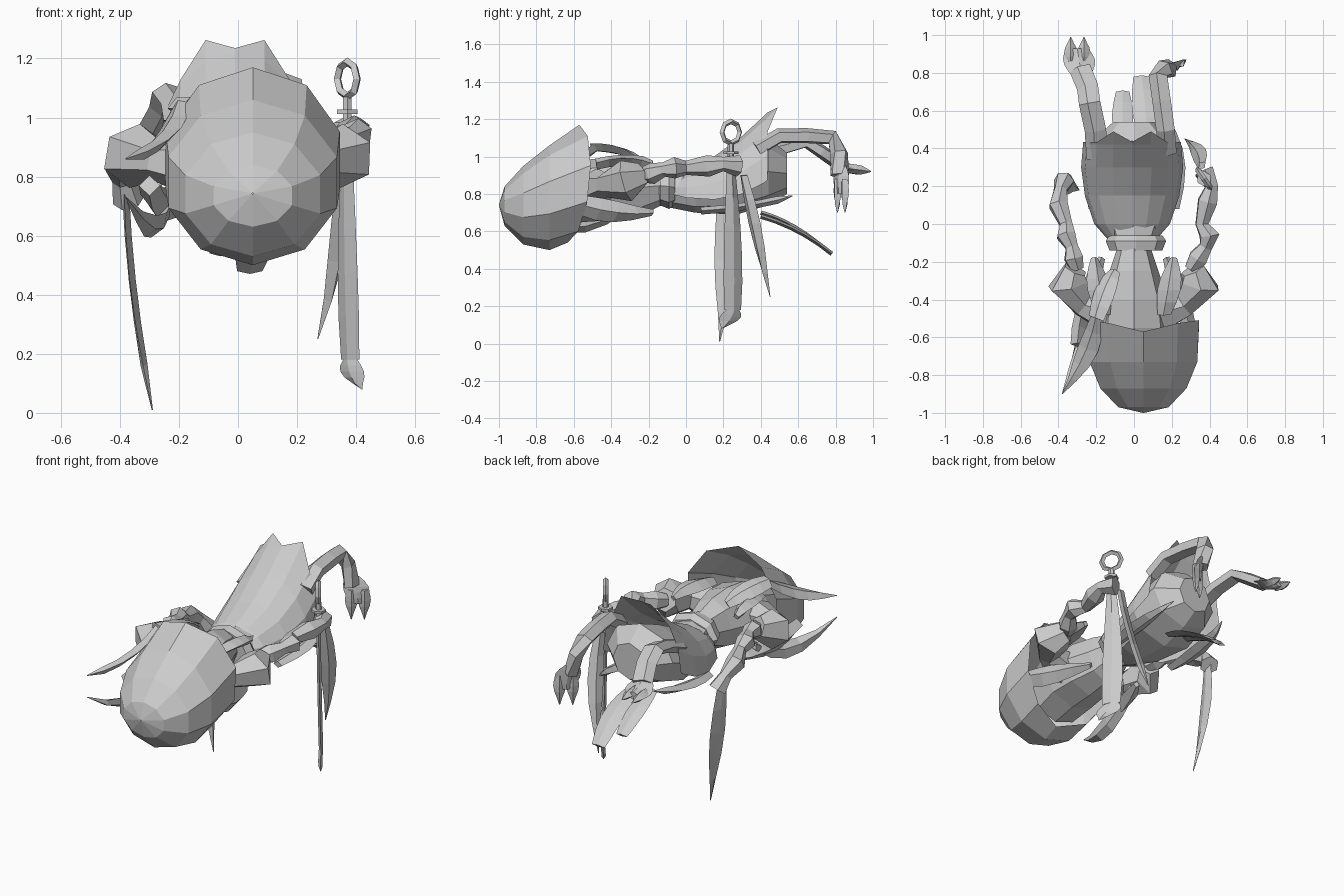
import bpy, bmesh, math
from mathutils import Vector

cube = bpy.data.objects.get("Cube")
if cube:
    bpy.data.objects.remove(cube, do_unlink=True)

grey = bpy.data.materials.new("plain grey")
grey.use_nodes = True
tone = (.6, .6, .6, 1)
grey.diffuse_color = tone
grey.node_tree.nodes["Principled BSDF"].inputs["Base Color"].default_value = tone


def skin(name, rings, closed=True, caps=True):
    """Join equal rows of points into one faceted surface."""
    bm = bmesh.new()
    rows = [[bm.verts.new(point) for point in ring] for ring in rings]
    count = len(rows[0])
    for row, following in zip(rows, rows[1:]):
        for i in range(count if closed else count - 1):
            j = (i + 1) % count
            bm.faces.new((row[i], row[j], following[j], following[i]))
    if caps:
        bm.faces.new(rows[0])
        bm.faces.new(rows[-1])
    bmesh.ops.remove_doubles(bm, verts=bm.verts, dist=.0005)
    bmesh.ops.recalc_face_normals(bm, faces=bm.faces)
    mesh = bpy.data.meshes.new(name)
    bm.to_mesh(mesh)
    bm.free()
    mesh.materials.append(grey)
    obj = bpy.data.objects.new(name, mesh)
    bpy.context.collection.objects.link(obj)
    return obj


def hull(name, sections, sides=8, centre=0, caps=True):
    """Loft upright ovals along y, given as y, top z, low z, half width."""
    rings = []
    for y, top, low, half in sections:
        middle, rise = (top + low) / 2, (top - low) / 2
        angles = [math.tau * i / sides for i in range(sides)]
        rings.append([(centre + half * math.sin(a), y, middle + rise * math.cos(a))
                      for a in angles])
    return skin(name, rings, caps=caps)


def directions(points):
    """Travel direction at each point of a path."""
    last = len(points) - 1
    return [(points[min(i + 1, last)] - points[max(i - 1, 0)]).normalized()
            for i in range(last + 1)]


def limb(name, path, radius, flare=0, sides=6, flat=1):
    """Faceted tube whose joints swell and narrow in turn."""
    points = [Vector(p) for p in path]
    rings = []
    for i, (point, along) in enumerate(zip(points, directions(points))):
        side = along.cross(Vector((.1, .05, 1))).normalized()
        up = side.cross(along) * flat
        size = radius * (1 + flare * (-1) ** i)
        angles = [math.tau * (k + .5) / sides for k in range(sides)]
        rings.append([point + (side * math.cos(a) + up * math.sin(a)) * size
                      for a in angles])
    return skin(name, rings)


def blade(name, start, middle, end, across, width, tip=0, thick=.012, steps=5):
    """Diamond section blade bent through three points, widest half way."""
    start, middle, end = Vector(start), Vector(middle), Vector(end)
    across = Vector(across).normalized()
    spots = [i / steps for i in range(steps + 1)]
    points = [start * (1 - t) * (1 - 2 * t) + middle * 4 * t * (1 - t)
              + end * t * (2 * t - 1) for t in spots]
    rings = []
    for t, point, along in zip(spots, points, directions(points)):
        taper = 1 - (1 - tip) * t ** 3
        half = max(width * taper * (.6 + .5 * math.sin(math.pi * t)), .002)
        wide = across * half
        deep = along.cross(across).normalized() * min(thick, half)
        rings.append([point + wide, point + deep, point - wide, point - deep])
    return skin(name, rings)


# Head hood, open at the back, with its side rims swept backwards
hood = hull("head_hood", [
    (-.57, 1.17, .54, .31), (-.73, 1.06, .5, .3), (-.87, .95, .53, .24),
    (-.97, .84, .63, .14), (-1, .745, .74, .003)], sides=10, centre=.05, caps=False)
for vertex in hood.data.vertices:
    if vertex.co.y > -.6:
        vertex.co.y += .28 * abs(vertex.co.x - .05) + .1 * (vertex.co.z - 1.17)

# Body
hull("thorax", [(-.7, .92, .62, .18), (-.55, .98, .65, .2), (-.4, 1, .66, .18),
                (-.25, .99, .68, .13), (-.13, .95, .74, .09)])
hull("waist_collar", [(-.14, .95, .74, .14), (-.09, .96, .72, .16),
                      (-.06, .93, .74, .14)], centre=.01)
hull("abdomen", [(-.15, .93, .74, .09), (.05, .92, .7, .18), (.27, 1.03, .69, .24),
                 (.44, 1.1, .74, .22), (.54, 1.02, .8, .11)])

# Back cape: half rings of y, crest z, rim z, half width
cape_rows = []
for y, crest, rim, half in [(-.08, .88, .8, .13), (0, .93, .78, .2),
                            (.15, 1, .77, .25), (.3, 1.11, .8, .27),
                            (.42, 1.22, .86, .26)]:
    cape_rows.append([(half * math.cos(a) - .01, y, rim + (crest - rim) * math.sin(a))
                      for a in [math.pi * i / 8 for i in range(9)]])
# Ragged rear edge of the cape
peaks = [.07 if i in (3, 5) else .015 for i in range(9)]
cape_rows.append([(x, y + peak, z + peak)
                  for (x, y, z), peak in zip(cape_rows[-1], peaks)])
skin("back_cape", cape_rows, closed=False, caps=False)

# Tail plates
flat_across = (1, 0, 0)
blade("tail_plate_left", (.07, .4, .68), (.06, .6, .6), (.04, .78, .48),
      flat_across, .06, tip=1.2)
blade("tail_plate_right", (-.06, .4, .7), (-.06, .55, .64), (-.06, .7, .54),
      flat_across, .05, tip=1.2)

# Parts in pairs: shoulders, spikes, fins and skirt plates
for side, s in (("left", 1), ("right", -1)):
    limb(side + "_shoulder", [(.12 * s, -.48, .83), (.27 * s, -.43, .85),
                              (.35 * s, -.32, .87), (.31 * s, -.24, .9)], .09, .25)
    blade(side + "_shoulder_spike", (.16 * s, -.48, .96), (.19 * s, -.32, .98),
          (.21 * s, -.18, .96), (1, 0, .2 * s), .06, tip=.5, thick=.03)
    blade(side + "_lower_fin", (.3 * s, -.64, .77), (.26 * s, -.42, .71),
          (.17 * s, -.18, .7), (0, .3, 1), .06, tip=.5, thick=.04)
    blade(side + "_skirt_plate", (.21 * s, .08, .71), (.22 * s, .35, .74),
          (.18 * s, .57, .79), flat_across, .05, thick=.02)

# Forearms and hands
limb("left_forearm", [(.3, -.24, .9), (.34, -.18, .91), (.38, -.12, .93),
                      (.4, -.06, .94), (.36, 0, .94), (.39, .12, .95),
                      (.41, .2, .96), (.37, .28, .95)], .048, -.2)
limb("right_forearm", [(-.3, -.24, .9), (-.32, -.18, .91), (-.33, -.12, .91),
                       (-.36, -.06, .9), (-.36, 0, .87), (-.4, .1, .84),
                       (-.39, .18, .79), (-.37, .23, .72)], .046, -.2)

# Curved horns on the right side
blade("upper_horn_root", (-.1, -.25, .98), (-.15, -.35, 1.03), (-.2, -.5, 1.05),
      (.8, -.3, .4), .05, tip=1.5, thick=.02)
blade("upper_horn", (-.19, -.48, 1.05), (-.26, -.7, .92), (-.38, -.9, .86),
      (.8, -.3, .4), .06, thick=.02)
blade("lower_horn", (-.24, -.3, .75), (-.28, -.6, .63), (-.38, -.9, .73),
      (.5, 0, .8), .05, thick=.02)

# Long blades held by the hands
blade("right_leg_blade", (-.38, .2, .74), (-.35, .21, .38), (-.29, .18, .01),
      (.15, 1, 0), .06)
blade("left_leg_blade", (.37, .24, .94), (.37, .25, .55), (.38, .25, .18),
      (-.57, .82, 0), .045, tip=2)
blade("left_leg_tip", (.38, .25, .18), (.39, .23, .13), (.42, .19, .08),
      (-.57, .82, 0), .07)
blade("left_sickle", (.36, .31, .9), (.34, .38, .58), (.27, .45, .25),
      (.6, .6, 0), .045, thick=.02)

# Ring handle above the left hand
for name, radius, height, depth in (("handle_stem", .017, 1.01, .12),
                                    ("handle_guard", .04, 1.02, .015)):
    bpy.ops.mesh.primitive_cylinder_add(vertices=6, radius=radius, depth=depth,
                                        location=(.37, .24, height))
    bpy.context.object.name = name
    bpy.context.object.data.materials.append(grey)
bpy.ops.mesh.primitive_torus_add(
    location=(.37, .24, 1.13), rotation=(0, math.pi / 2, math.radians(35)),
    major_segments=8, minor_segments=4, major_radius=.058, minor_radius=.015)
bpy.context.object.name = "handle_ring"
bpy.context.object.data.materials.append(grey)

# Rear arms, each ending in a two pronged claw
limb("left_rear_arm", [(.18, .38, 1.04), (.17, .5, 1.11), (.15, .65, 1.11),
                       (.13, .78, 1.1), (.16, .82, 1.02), (.19, .82, .9)],
     .053, sides=5, flat=.8)
limb("right_rear_arm", [(-.19, .35, .98), (-.2, .5, 1.04), (-.23, .64, 1.08),
                        (-.24, .72, 1.03), (-.28, .82, .96)], .062, sides=5, flat=.6)
claw_across = (.8, .6, 0)
blade("left_palm", (.18, .83, .95), (.21, .83, .88), (.22, .83, .8),
      claw_across, .065, tip=1, thick=.02)
blade("right_palm", (-.28, .78, .98), (-.29, .86, .94), (-.3, .93, .93),
      flat_across, .075, tip=1.2, thick=.025)
for prong, s in (("outer", 1), ("inner", -1)):
    x, y = .22 + .03 * s, .83 + .02 * s
    blade("left_claw_" + prong, (x, y, .88), (x, y, .8), (x, y, .7),
          claw_across, .035, thick=.02)
    x = -.3 - .035 * s
    blade("right_claw_" + prong, (x, .86, .94), (x, .92, .93), (x, .99, .92),
          flat_across, .035, thick=.025)
